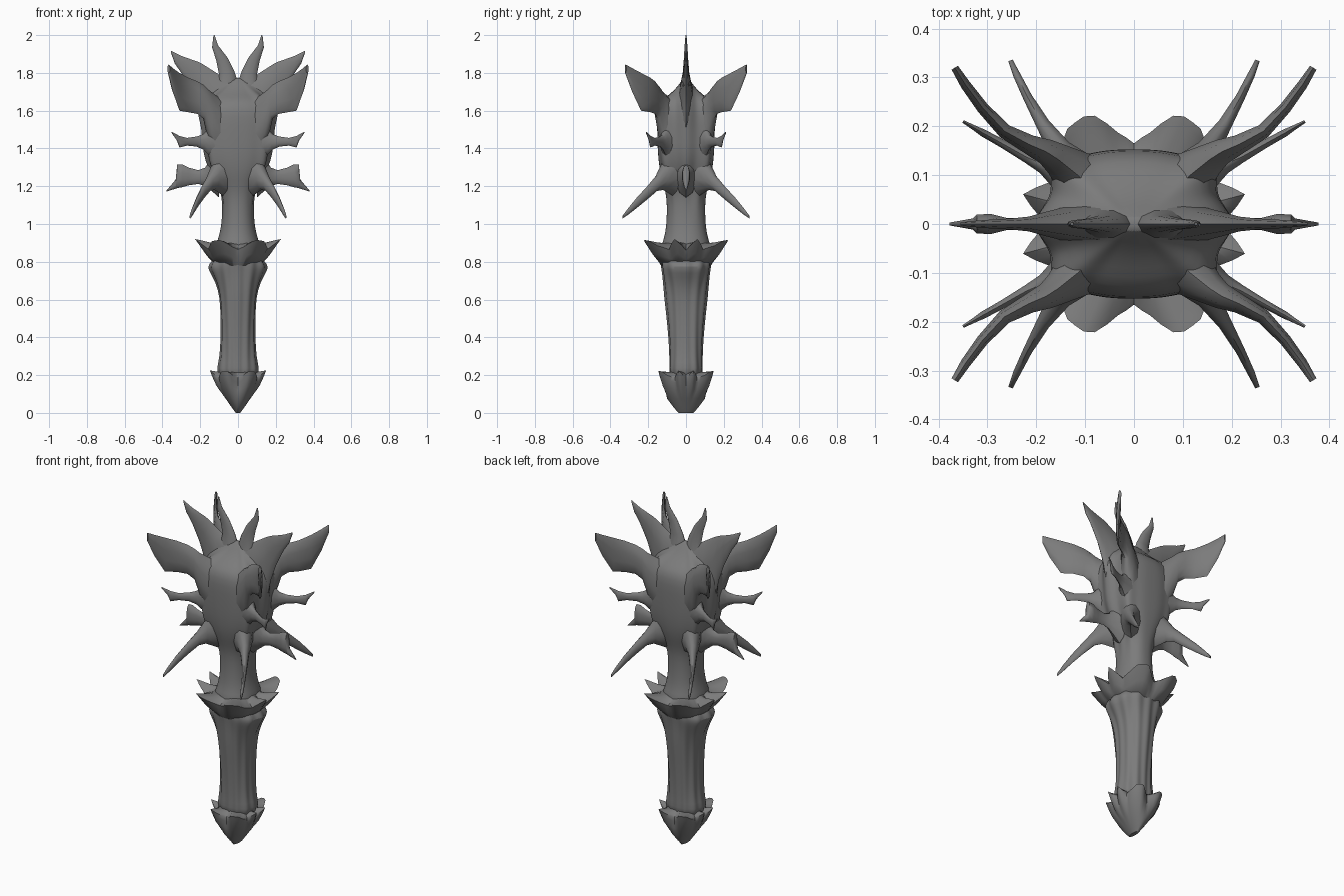
import bpy, bmesh, math
from mathutils import Vector

N = 72
GREY = bpy.data.materials.new("dark_metal")
GREY.diffuse_color = (.2, .2, .2, 1)


def finish(name, bm, mirror=(False, False), subsurf=0, angle=50):
    bmesh.ops.recalc_face_normals(bm, faces=bm.faces)
    me = bpy.data.meshes.new(name)
    bm.to_mesh(me)
    bm.free()
    me.materials.append(GREY)
    ob = bpy.data.objects.new(name, me)
    bpy.context.collection.objects.link(ob)
    if any(mirror):
        m = ob.modifiers.new("mirror", 'MIRROR')
        m.use_axis = (mirror[0], mirror[1], False)
        m.use_mirror_merge = False
    if subsurf:
        s = ob.modifiers.new("smooth", 'SUBSURF')
        s.levels = s.render_levels = subsurf
    bpy.ops.object.select_all(action='DESELECT')
    bpy.context.view_layer.objects.active = ob
    ob.select_set(True)
    bpy.ops.object.shade_smooth_by_angle(angle=math.radians(angle))
    return ob


def skin(rings):
    bm = bmesh.new()
    rows = [[bm.verts.new(p) for p in r] for r in rings]
    n = len(rows[0])
    for a, b in zip(rows, rows[1:]):
        for i in range(n):
            j = (i + 1) % n
            bm.faces.new((a[i], a[j], b[j], b[i]))
    bm.faces.new(rows[0])
    bm.faces.new(rows[-1])
    return bm


def fold(t):
    return math.degrees(math.atan2(abs(math.sin(t)), abs(math.cos(t))))


def ring(z, hx, hy, n=2.0, rib=0.0, ridge=0.0):
    """Rounded-box section with optional ribs, and ridges leading into the horns."""
    pts = []
    for i in range(N):
        t = 2 * math.pi * i / N
        c, s = math.cos(t), math.sin(t)
        a = fold(t)
        r = (abs(c / hx) ** n + abs(s / hy) ** n) ** (-1 / n)
        r *= 1 + rib * (math.cos(12 * t) - 1)
        r *= 1 + ridge * (math.exp(-((a - 40) / 9) ** 2) + .5 * math.exp(-(a / 8) ** 2)
                          - .4 * math.exp(-((a - 19) / 8) ** 2))
        pts.append(Vector((r * c, r * s, z)))
    return pts


# petal rim over one quadrant: angle, radius, height
RIM = [(0, .175, .86), (15, .235, .92), (30, .178, .865), (45, .213, .885), (55, .238, .91),
       (65, .243, .915), (70, .236, .91), (80, .19, .88), (90, .165, .865)]


def rim(scale=1.0, top=.92, zscale=1.0):
    pts = []
    for i in range(N):
        t = 2 * math.pi * i / N
        a = fold(t)
        for (a0, r0, z0), (a1, r1, z1) in zip(RIM, RIM[1:]):
            if a <= a1 + 1e-4:
                f = (a - a0) / (a1 - a0)
                r, z = r0 + (r1 - r0) * f, z0 + (z1 - z0) * f
                break
        pts.append(Vector((r * scale * math.cos(t), r * scale * math.sin(t),
                           top + (z - .92) * zscale)))
    return pts


def mix(a, b, f, dz=0):
    return [p.lerp(q, f) + Vector((0, 0, dz)) for p, q in zip(a, b)]


def blade(name, rows, mirror):
    """Lens-section horn; row = x, y, ztop, zbottom, thickness or two edge points + thickness."""
    st = []
    for r in rows:
        if len(r) == 5:
            x, y, zt, zb, t = r
            st.append((Vector((x, y, zt)), Vector((x, y, zb)), t))
        else:
            st.append((Vector(r[0:3]), Vector(r[3:6]), r[6]))
    mid = [(a + b) / 2 for a, b, _ in st]
    rings = []
    for i, (a, b, t) in enumerate(st):
        tan = mid[min(i + 1, len(mid) - 1)] - mid[max(i - 1, 0)]
        side = tan.cross(a - b).normalized() * t
        rings.append([mid[i] + (a - b) / 2 * math.cos(k * math.pi / 5)
                      + side * math.sin(k * math.pi / 5) for k in range(10)])
    return finish(name, skin(rings), mirror)


# pointed pommel with petal crown
base_rim = rim(.655, .225, .75)
neck0 = ring(.215, .095, .085)
low = ring(.075, .065, .1)
finish("pommel", skin([ring(0, .012, .04), ring(.03, .034, .066), low,
                       mix(low, base_rim, .6, -.02), mix(low, base_rim, .88, -.01), base_rim,
                       mix(base_rim, neck0, .25), neck0]))

# ribbed shaft flaring at the top
SHAFT = [(.17, .11, .09), (.24, .113, .089), (.29, .098, .088), (.4, .092, .093),
         (.52, .092, .105), (.62, .098, .117), (.69, .118, .122), (.745, .15, .128),
         (.775, .163, .133), (.80, .143, .137), (.83, .115, .138), (.86, .1, .12)]
finish("shaft", skin([ring(z, a, b, 2.3, .03) for z, a, b in SHAFT]), subsurf=1)

# petal collar
top_rim = rim()
under = ring(.78, .112, .132)
inner = ring(.9, .105, .115)
finish("collar", skin([under, mix(under, top_rim, .55, -.012), top_rim,
                       mix(top_rim, inner, .12), mix(top_rim, inner, .6, -.005), inner]))

# neck and ridged head, closing to a crest at the top
HEAD = [(.84, .13, .14, 2.2, 0), (.9, .112, .125, 2.2, 0), (.94, .1, .112, 2.2, 0),
        (1.0, .086, .103, 2.3, 0), (1.1, .081, .1, 2.4, .02), (1.17, .088, .107, 2.5, .06),
        (1.23, .11, .125, 2.6, .14), (1.29, .15, .14, 2.7, .14), (1.38, .178, .15, 2.7, .1),
        (1.48, .183, .152, 2.7, .1), (1.57, .192, .154, 2.6, .14), (1.635, .186, .145, 2.4, .16),
        (1.67, .168, .11, 2.2, .16), (1.70, .15, .07, 2, .1), (1.74, .11, .035, 2, 0),
        (1.775, .06, .012, 2, 0)]
finish("head", skin([ring(z, a, b, n, 0, k) for z, a, b, n, k in HEAD]), subsurf=1)

BOTH, SIDES = (True, True), (True, False)

# crest prongs in the middle plane
blade("crest_prong", [(-.01, 0, 1.62, .14, 0, 1.6, .06), (.0, 0, 1.75, .12, 0, 1.73, .03),
                      (.02, 0, 1.81, .1, 0, 1.79, .018), (.055, 0, 1.88, .115, 0, 1.865, .012),
                      (.105, 0, 1.945, .137, 0, 1.935, .008),
                      (.124, 0, 2.0, .13, 0, 1.998, .003)], SIDES)
blade("crest_wing", [(.05, 0, 1.76, 1.35, .06), (.13, 0, 1.81, 1.38, .04),
                     (.185, 0, 1.845, 1.46, .025), (.215, 0, 1.86, 1.6, .016),
                     (.25, 0, 1.872, 1.7, .012), (.30, 0, 1.89, 1.8, .009),
                     (.335, 0, 1.908, 1.85, .006), (.355, 0, 1.918, 1.908, .003)], SIDES)

# four broad curved corner wings
blade("corner_wing", [(.06, .05, 1.65, 1.3, .07), (.115, .1, 1.68, 1.36, .055),
                      (.155, .132, 1.71, 1.46, .036), (.18, .148, 1.735, 1.555, .028),
                      (.215, .163, 1.755, 1.583, .021), (.265, .19, 1.775, 1.592, .016),
                      (.31, .238, 1.80, 1.60, .013), (.345, .285, 1.825, 1.70, .011),
                      (.367, .32, 1.845, 1.795, .008)], BOTH)

# four small forked thorns
blade("thorn", [(.11, .085, 1.56, 1.32, .055), (.155, .108, 1.51, 1.365, .035),
                (.185, .122, 1.475, 1.395, .02), (.22, .137, 1.463, 1.41, .012),
                (.27, .165, 1.456, 1.415, .009), (.31, .187, 1.466, 1.405, .008),
                (.322, .194, 1.473, 1.44, .006), (.35, .21, 1.488, 1.48, .003)], BOTH)

# four long drooping spikes
blade("lower_spike", [(.08, .07, 1.42, 1.15, .06), (.125, .12, 1.32, 1.18, .04),
                      (.152, .153, 1.26, 1.175, .025),
                      (.187, .205, 1.2, 1.13, .015), (.218, .26, 1.14, 1.085, .01),
                      (.24, .305, 1.085, 1.05, .008), (.253, .335, 1.045, 1.03, .005)], BOTH)

# forked spike on each side
blade("side_spike", [(.1, 0, 1.42, 1.14, .06), (.145, 0, 1.34, 1.18, .038),
                     (.175, 0, 1.298, 1.202, .022), (.21, 0, 1.285, 1.212, .013),
                     (.26, 0, 1.298, 1.205, .013),
                     (.295, 0, 1.315, 1.195, .022), (.322, 0, 1.315, 1.19, .02),
                     (.33, 0, 1.235, 1.187, .012), (.378, 0, 1.178, 1.172, .003)], SIDES)
